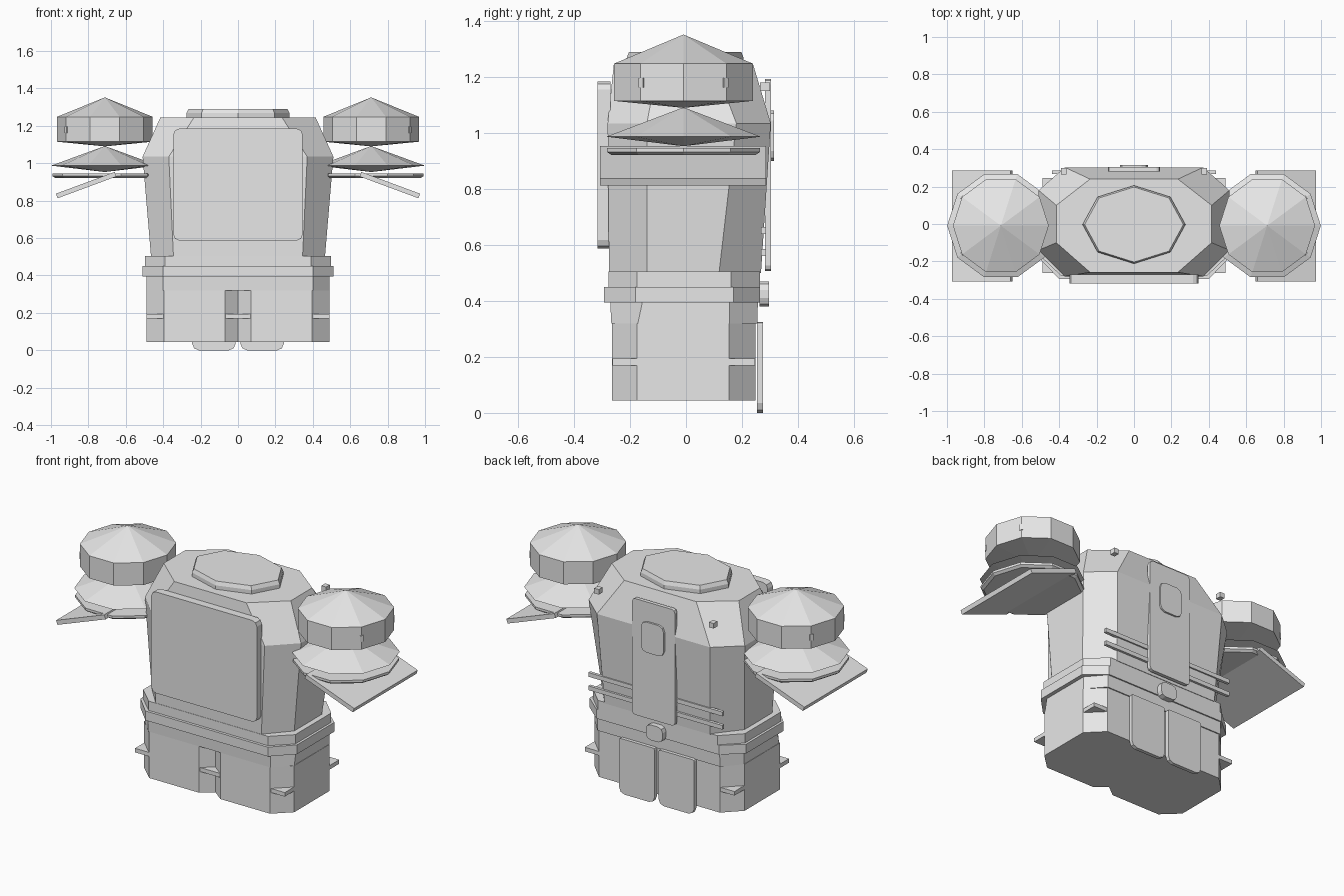
import bpy, bmesh, math
from mathutils import Matrix

cube = bpy.data.objects.get("Cube")
if cube:
    bpy.data.objects.remove(cube, do_unlink=True)

grey = bpy.data.materials.new("light grey")
grey.use_nodes = True
COLOUR = (0.8, 0.8, 0.8, 1)
grey.diffuse_color = COLOUR
for node in grey.node_tree.nodes:
    if node.type == 'BSDF_PRINCIPLED':
        node.inputs["Base Color"].default_value = COLOUR


def finish(name, bm):
    bmesh.ops.remove_doubles(bm, verts=bm.verts, dist=1e-5)
    bmesh.ops.recalc_face_normals(bm, faces=bm.faces)
    mesh = bpy.data.meshes.new(name)
    bm.to_mesh(mesh)
    bm.free()
    mesh.materials.append(grey)
    ob = bpy.data.objects.new(name, mesh)
    bpy.context.collection.objects.link(ob)
    return ob


def loft(name, rings):
    """Skin a stack of closed rings and cap both ends."""
    bm = bmesh.new()
    loops = [[bm.verts.new(p) for p in ring] for ring in rings]
    n = len(loops[0])
    for a, b in zip(loops, loops[1:]):
        for i in range(n):
            j = (i + 1) % n
            bm.faces.new((a[i], a[j], b[j], b[i]))
    bm.faces.new(loops[0])
    bm.faces.new(loops[-1])
    return finish(name, bm)


def octagon(z, hx, ix, front, fcut, back, bcut):
    """Chamfered rectangle, lying flat."""
    return [(-ix, front, z), (ix, front, z), (hx, fcut, z), (hx, bcut, z),
            (ix, back, z), (-ix, back, z), (-hx, bcut, z), (-hx, fcut, z)]


def box(name, centre, size, tilt=0, turn=0):
    bm = bmesh.new()
    bmesh.ops.create_cube(bm, size=1)
    m = (Matrix.Translation(centre) @ Matrix.Rotation(tilt, 4, 'Y')
         @ Matrix.Rotation(turn, 4, 'Z') @ Matrix.Diagonal((*size, 1)))
    bmesh.ops.transform(bm, matrix=m, verts=bm.verts)
    return finish(name, bm)


def plate(name, cx, hw, z0, z1, y0, y1, cut, top_cut=None):
    """Upright plate with clipped corners."""
    t = cut if top_cut is None else top_cut
    outline = [(-hw, z0 + cut), (-hw + 0.3 * cut, z0 + 0.3 * cut), (-hw + cut, z0),
               (hw - cut, z0), (hw - 0.3 * cut, z0 + 0.3 * cut), (hw, z0 + cut),
               (hw, z1 - t), (hw - 0.3 * t, z1 - 0.3 * t), (hw - t, z1),
               (t - hw, z1), (0.3 * t - hw, z1 - 0.3 * t), (-hw, z1 - t)]
    return loft(name, [[(cx + x, y, z) for x, z in outline] for y in (y0, y1)])


def turned(name, cx, cy, profile, sides, ratio=1):
    """Faceted round part from (radius, height) pairs."""
    rings = []
    for r, z in profile:
        angles = [math.tau * i / sides for i in range(sides)]
        rings.append([(cx + r * math.cos(a), cy + r * ratio * math.sin(a), z) for a in angles])
    return loft(name, rings)


# Torso, waist bands and belt
loft("torso", [octagon(0.5, 0.465, 0.345, -0.275, -0.14, 0.268, 0.118),
               octagon(1.035, 0.51, 0.37, -0.28, -0.14, 0.303, 0.18),
               octagon(1.245, 0.415, 0.235, -0.258, -0.1, 0.24, 0.1)])
loft("upper_waist", [octagon(z, 0.497, 0.39, -0.277, -0.175, 0.265, 0.16) for z in (0.448, 0.505)])
loft("belt", [octagon(z, 0.511, 0.4, -0.293, -0.18, 0.265, 0.17) for z in (0.395, 0.45)])
loft("lower_waist", [octagon(0.32, 0.488, 0.4, -0.267, -0.172, 0.255, 0.155),
                     octagon(0.4, 0.488, 0.4, -0.271, -0.155, 0.257, 0.155)])

# Skirt with a V notch in the front, and a thin square slab through it
skirt = []
for z in (0.045, 0.32):
    ring = octagon(z, 0.49, 0.395, -0.265, -0.175, 0.248, 0.153)
    ring[1:1] = [(-0.07, -0.265, z), (0, -0.21, z), (0.07, -0.265, z)]
    skirt.append(ring)
loft("skirt", skirt)
box("skirt_slab", (0, -0.008, 0.182), (0.978, 0.508, 0.024))

# Neck collar
turned("collar", 0, -0.003, [(0.275, 1.24), (0.275, 1.268), (0.264, 1.29)], 8, 0.76)

# Front and back plates
plate("chest_plate", 0, 0.345, 0.587, 1.185, -0.317, -0.27, 0.03)
plate("back_plate", 0, 0.14, 0.507, 1.193, 0.282, 0.304, 0.02)
plate("back_badge", 0, 0.075, 0.9, 1.08, 0.3, 0.315, 0.035)
plate("back_buckle", 0, 0.055, 0.38, 0.47, 0.262, 0.297, 0.03)
for z in (0.573, 0.652):
    box("back_bar", (0, 0.277, z), (0.875, 0.018, 0.025))

for s, side in ((1, "left"), (-1, "right")):
    plate(side + "_rear_hip_plate", s * 0.129, 0.116, 0, 0.325, 0.253, 0.275, 0.035, 0.01)
    box(side + "_back_knob", (s * 0.375, 0.282, 1.165), (0.03, 0.035, 0.03))

    # Shoulder: capped drum, flared disc, thin ring and a sloping plate
    cx, cy = s * 0.712, -0.009
    turned(side + "_shoulder_drum", cx, cy,
           [(0, 1.09), (0.256, 1.115), (0.256, 1.248), (0, 1.352)], 10, 1.02)
    turned(side + "_shoulder_flare", cx, cy, [(0, 0.953), (0.287, 0.987), (0, 1.092)], 10, 1.01)
    turned(side + "_shoulder_ring", cx, cy, [(0.265, 0.921), (0.281, 0.932), (0.281, 0.946)], 10, 1.02)
    box(side + "_shoulder_plate", (s * 0.812, -0.01, 0.883), (0.335, 0.593, 0.026), s * 0.355)
    for f in (-1, 1):
        a = f * math.radians(36)
        box(side + "_drum_peg", (cx + s * 0.25 * math.cos(a), cy + 0.25 * math.sin(a), 1.18),
            (0.02, 0.02, 0.035), 0, s * a)
